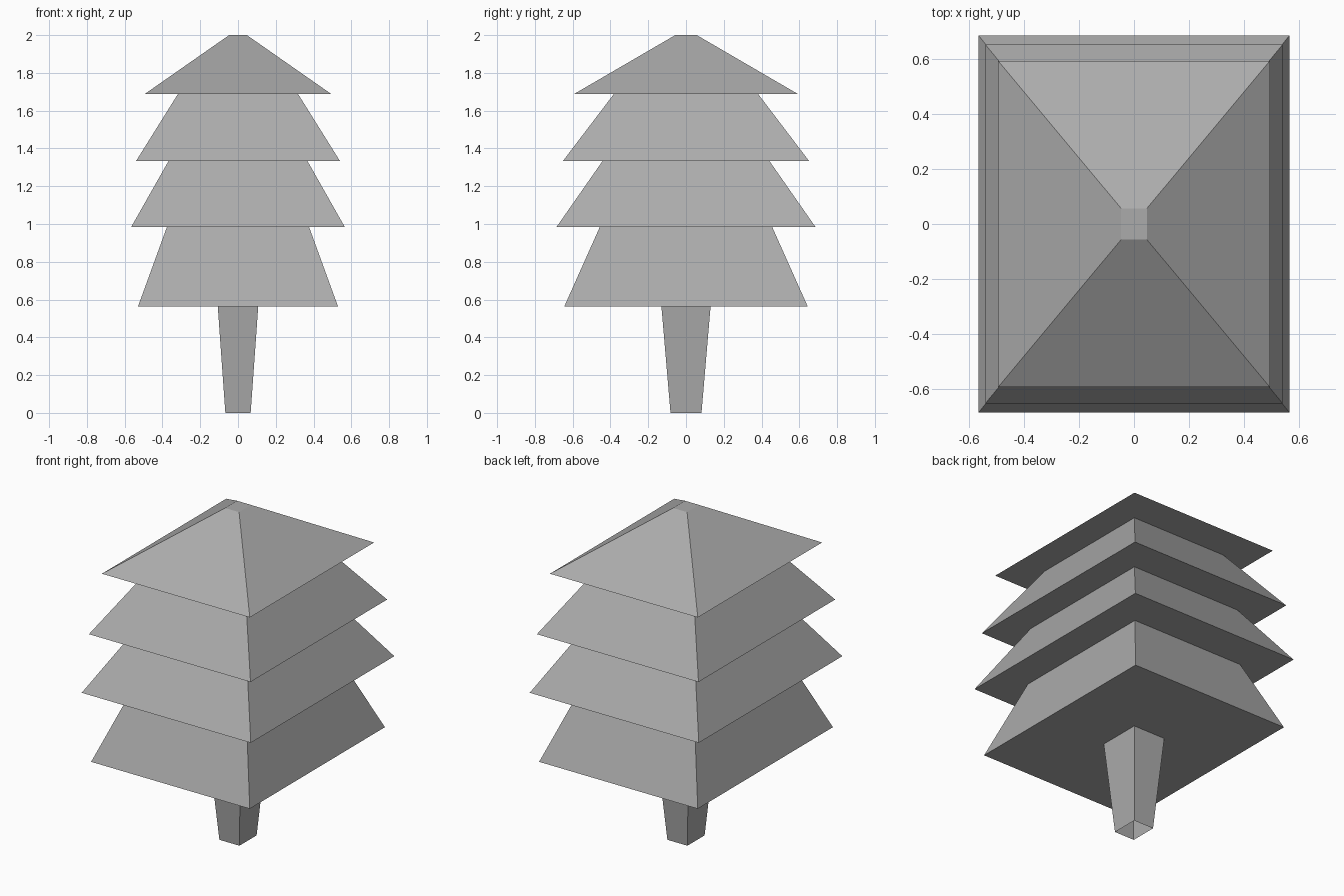
import bpy
import bmesh

cube = bpy.data.objects.get("Cube")
if cube:
    bpy.data.objects.remove(cube, do_unlink=True)

# One plain grey for the whole tree
grey = bpy.data.materials.new("plain_grey")
grey.use_nodes = True
colour = (0.41, 0.41, 0.41, 1)
grey.diffuse_color = colour
grey.node_tree.nodes["Principled BSDF"].inputs["Base Color"].default_value = colour


def tapered_box(name, z0, z1, low, high, bottom=True, top=True):
    """Four-sided frustum; low and high are half sizes in x and y."""
    bm = bmesh.new()
    rings = []
    for z, (hx, hy) in ((z0, low), (z1, high)):
        rings.append([bm.verts.new((sx * hx, sy * hy, z))
                      for sx, sy in ((-1, -1), (1, -1), (1, 1), (-1, 1))])
    a, b = rings
    for i in range(4):
        j = (i + 1) % 4
        bm.faces.new((a[i], a[j], b[j], b[i]))
    if bottom:
        bm.faces.new(a[::-1])
    if top:
        bm.faces.new(b)
    mesh = bpy.data.meshes.new(name)
    bm.to_mesh(mesh)
    bm.free()
    mesh.materials.append(grey)
    obj = bpy.data.objects.new(name, mesh)
    bpy.context.collection.objects.link(obj)
    return obj


# Trunk, open underneath and narrowing towards the ground
tapered_box("trunk", 0, 0.562, (0.067, 0.082), (0.107, 0.13), bottom=False, top=False)

# Foliage tiers, each tucked under the flat base of the next
tapered_box("lower_tier", 0.562, 0.985, (0.53, 0.645), (0.376, 0.456), top=False)
tapered_box("middle_tier", 0.985, 1.333, (0.565, 0.685), (0.368, 0.442), top=False)
tapered_box("upper_tier", 1.333, 1.688, (0.54, 0.652), (0.318, 0.382), top=False)
tapered_box("crown", 1.688, 2, (0.494, 0.593), (0.047, 0.057))
